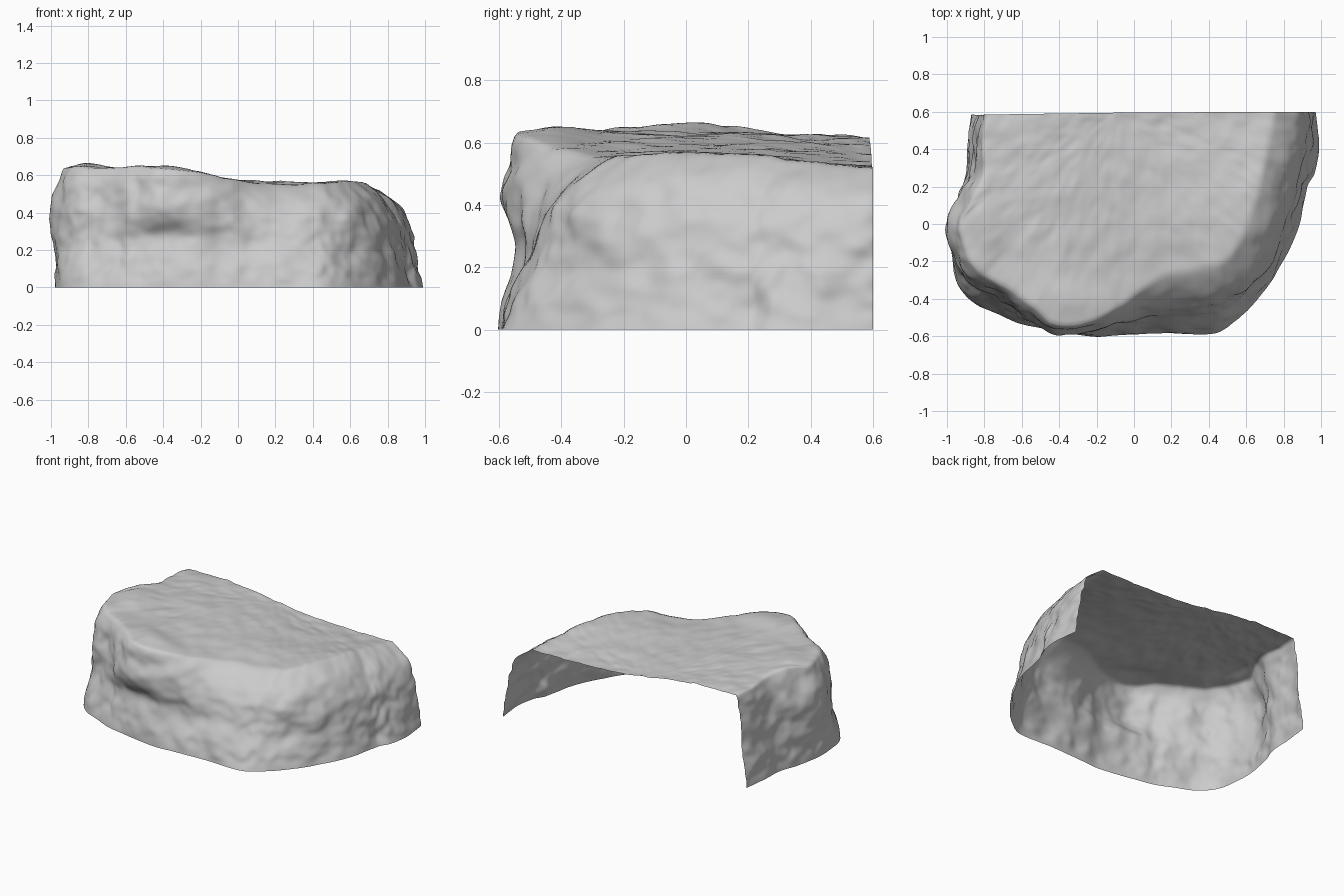
import bpy, bmesh, math
from mathutils import Vector, noise

if "Cube" in bpy.data.objects:
    bpy.data.objects.remove(bpy.data.objects["Cube"])

# Paired outlines, back left -> front -> back right: base x, y, rim x, y
OUTLINE = [
    (-.87, .585, -.79, .585), (-.89, .42, -.81, .42), (-.90, .27, -.81, .27),
    (-.94, .14, -.87, .12), (-.97, 0, -.93, 0), (-.975, -.16, -.90, -.15),
    (-.95, -.31, -.83, -.26), (-.86, -.42, -.75, -.31), (-.71, -.49, -.62, -.38),
    (-.59, -.54, -.51, -.47), (-.42, -.57, -.40, -.54), (-.22, -.60, -.20, -.51),
    (0, -.59, -.04, -.41), (.20, -.58, .15, -.28), (.42, -.59, .34, -.24),
    (.54, -.52, .48, -.20), (.67, -.39, .56, -.10), (.79, -.21, .61, .02),
    (.87, -.04, .65, .15), (.91, .12, .68, .26), (.93, .21, .70, .34),
    (.97, .28, .71, .40), (.99, .43, .73, .50), (.97, .60, .75, .60)]
NU, NW, NT = 230, 44, 44
CENTRE = Vector((-.1, .595))


def outline(u):
    """Catmull-Rom point through the paired outline, u in 0..1."""
    f = u * (len(OUTLINE) - 1)
    i = min(int(f), len(OUTLINE) - 2)
    t = f - i
    a, b, c, d = (OUTLINE[min(max(k, 0), len(OUTLINE) - 1)] for k in range(i - 1, i + 3))
    return [.5 * (2*q + (r-p)*t + (2*p-5*q+4*r-s)*t*t + (3*q-p-3*r+s)*t**3)
            for p, q, r, s in zip(a, b, c, d)]


def smooth(a, b, x):
    t = min(max((x - a) / (b - a), 0), 1)
    return t * t * (3 - 2 * t)


def bump(x, z, cx, cz, wx, wz):
    return math.exp(-((x - cx) / wx) ** 2 - ((z - cz) / wz) ** 2)


def n3(x, y, z, s):
    return noise.noise(Vector((x * s + 7.3, y * s + 2.1, z * s + 4.7)))


def top_height(x, y):
    """Gently tilted plateau, higher on the left."""
    h = .634 - .072 * smooth(-.6, .25, x)
    h -= .042 * smooth(.0, .65, y) * (.4 + .6 * smooth(-.6, .6, x))
    h += .032 * bump(x, y, -.36, -.44, .2, .12) + .032 * bump(x, y, -.83, .03, .12, .22)
    h += .012 * bump(x, y, .63, .12, .12, .25) - .015 * bump(x, y, .25, -.28, .25, .12)
    h -= .035 * smooth(-.9, -1, x)
    return h + .006 * n3(x, y, 0, 4) + .008 * n3(x, y, 1, 10) + .005 * n3(x, y, 2, 22)


def wall_point(u, t):
    bx, by, rx, ry = outline(u)
    inset = .55 * t + .45 * t ** 6
    x, y = bx + (rx - bx) * inset, by + (ry - by) * inset
    z = t * top_height(rx, ry)
    # outward direction from the outline tangent
    p, q = outline(max(u - .01, 0)), outline(min(u + .01, 1))
    out = Vector((q[1] - p[1], p[0] - q[0])).normalized()
    front, left = smooth(-.2, -.4, y), smooth(-.7, -.9, x)
    d = .04 * front * bump(x, z, -.38, .43, .19, .09)          # overhanging brow
    d += .02 * front * bump(x, z, -.38, .6, .2, .06)           # upper lip of the brow
    d -= .03 * front * bump(x, z, -.42, .28, .2, .06)          # hollow below it
    d -= .028 * front * bump(0, z, 0, .22, 1, .11)             # wall set back above the flared foot
    d -= .018 * front * bump(x, z, -.64, .4, .06, .25)         # vertical cleft
    d += .03 * front * bump(x, z, .22, .13, .1, .1)            # foot boulder
    d += .045 * left * bump(y, z, 0, .42, .17, .14)            # left cheek
    d -= .03 * smooth(-.62, -.78, x) * bump(y, z, -.38, .38, .13, .2)  # front left corner
    d -= .02 * left * smooth(.15, .35, y) * bump(0, z, 0, .35, 1, .2)  # back left hollow
    d += .022 * smooth(.4, .7, x) * bump(0, z, 0, .37, 1, .17) # rounded right shoulder
    d += .014 * n3(x, y, z * .5, 5) + .018 * n3(x, y, z, 9) + .009 * n3(x, y, z, 20)
    d *= smooth(0, .12, t) * .8 + .2
    d *= 1 - smooth(.9, 1, t) * .6
    return x + out.x * d, min(y + out.y * d, .6), z


# Rock shell: walls rise to the rim, then the plateau closes to the back edge
bm = bmesh.new()
rows = [[bm.verts.new(wall_point(i / NU, j / NW)) for i in range(NU + 1)]
        for j in range(NW + 1)]
rim = [v.co.copy() for v in rows[-1]]
for j in range(1, NT):
    k = j / NT
    row = []
    for c in rim:
        p = c.xy.lerp(CENTRE, k)
        blend = smooth(0, .15, k)
        h = top_height(p.x, p.y)
        row.append(bm.verts.new((p.x, p.y, c.z + (h - c.z) * blend)))
    rows.append(row)
for a, b in zip(rows, rows[1:]):
    for i in range(NU):
        bm.faces.new((a[i], a[i + 1], b[i + 1], b[i]))
pole = bm.verts.new((CENTRE.x, CENTRE.y, top_height(*CENTRE)))
for i in range(NU):
    bm.faces.new((rows[-1][i], rows[-1][i + 1], pole))

# Soften the rim, leaving the open edges straight
inner = [v for v in bm.verts if not v.is_boundary]
for _ in range(2):
    bmesh.ops.smooth_vert(bm, verts=inner, factor=.5,
                          use_axis_x=True, use_axis_y=True, use_axis_z=True)

mesh = bpy.data.meshes.new("rock_ledge")
bm.to_mesh(mesh)
bm.free()
rock = bpy.data.objects.new("rock_ledge", mesh)
bpy.context.collection.objects.link(rock)
for poly in mesh.polygons:
    poly.use_smooth = True
